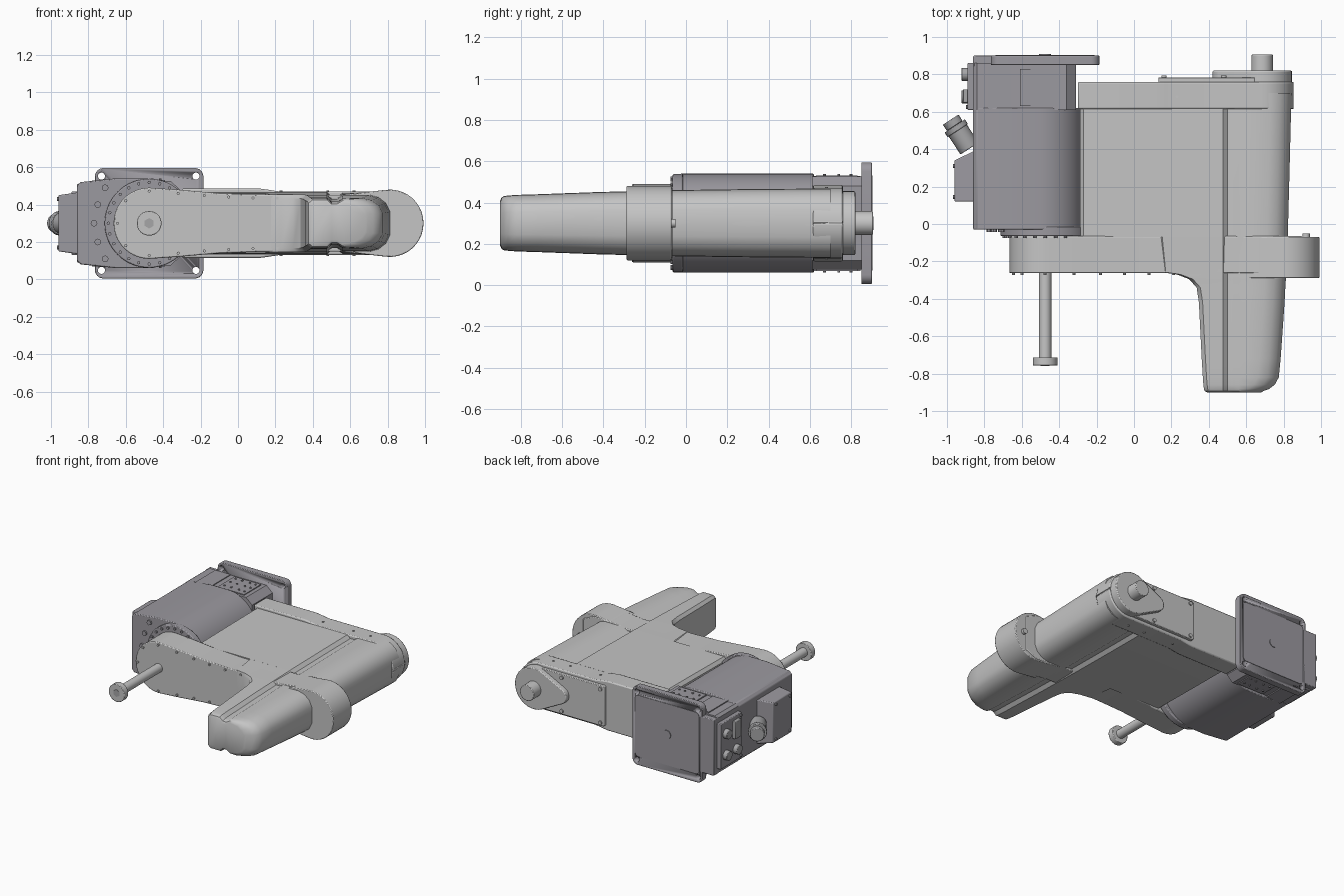
import bpy, bmesh
from math import cos, sin, acos, pi, radians
from mathutils import Vector

if "Cube" in bpy.data.objects:
    bpy.data.objects.remove(bpy.data.objects["Cube"])

MID = 0.30          # height of the symmetry plane
BASE_X = -0.475     # shoulder axis


def material(name, rgb):
    m = bpy.data.materials.new(name)
    m.use_nodes = True
    m.diffuse_color = (*rgb, 1)
    m.node_tree.nodes["Principled BSDF"].inputs["Base Color"].default_value = (*rgb, 1)
    return m


LIGHT = material("light grey", (0.56, 0.56, 0.56))
DARK = material("dark grey", (0.33, 0.32, 0.35))
STEEL = material("connector grey", (0.38, 0.38, 0.39))


def finish(name, bm, mat, bevel=0.0):
    bmesh.ops.recalc_face_normals(bm, faces=bm.faces)
    mesh = bpy.data.meshes.new(name)
    bm.to_mesh(mesh)
    bm.free()
    ob = bpy.data.objects.new(name, mesh)
    bpy.context.collection.objects.link(ob)
    mesh.materials.append(mat)
    if bevel:
        mod = ob.modifiers.new("Bevel", "BEVEL")
        mod.width, mod.segments, mod.angle_limit = bevel, 2, radians(35)
    bpy.ops.object.select_all(action="DESELECT")
    ob.select_set(True)
    bpy.context.view_layer.objects.active = ob
    bpy.ops.object.shade_smooth_by_angle(angle=radians(32))
    return ob


def loft(name, sections, mat, bevel=0.0):
    """Skin a list of (y, [(x, z), ...]) sections and cap both ends."""
    bm = bmesh.new()
    rings = [[bm.verts.new((x, y, z)) for x, z in pts] for y, pts in sections]
    n = len(rings[0])
    for a, b in zip(rings, rings[1:]):
        for i in range(n):
            j = (i + 1) % n
            bm.faces.new((a[i], a[j], b[j], b[i]))
    bm.faces.new(rings[0])
    bm.faces.new(rings[-1])
    return finish(name, bm, mat, bevel)


def prism(name, pts, y0, y1, mat, bevel=0.0):
    return loft(name, [(y0, pts), (y1, pts)], mat, bevel)


def arc(cx, r, a0, a1, n=20, cz=MID):
    return [(cx + r * cos(radians(a0 + (a1 - a0) * i / n)),
             cz + r * sin(radians(a0 + (a1 - a0) * i / n))) for i in range(n + 1)]


def mirrored(top):
    return top + [(x, 2 * MID - z) for x, z in reversed(top)]


def capsule(x0, r0, x1, r1):
    a = acos((r0 - r1) / (x1 - x0)) * 180 / pi
    return arc(x1, r1, -a, a) + arc(x0, r0, a, 360 - a)


def round_rect(x0, x1, z0, z1, r):
    corners = ((x1 - r, z1 - r), (x0 + r, z1 - r), (x0 + r, z0 + r), (x1 - r, z0 + r))
    return [p for i, (x, z) in enumerate(corners)
            for p in arc(x, r, 90 * i, 90 * i + 90, 6, z)]


def rods(name, centres, r, length, mat, axis=(0, 1, 0), sides=32, bevel=0.0):
    bm = bmesh.new()
    turn = Vector(axis).to_track_quat("Z", "Y").to_matrix().to_4x4()
    for c in centres:
        m = turn.copy()
        m.translation = c
        bmesh.ops.create_cone(bm, cap_ends=True, segments=sides, radius1=r,
                              radius2=r, depth=length, matrix=m)
    return finish(name, bm, mat, bevel)


def box(name, lo, hi, mat, bevel=0.0):
    pts = [(lo[0], lo[2]), (hi[0], lo[2]), (hi[0], hi[2]), (lo[0], hi[2])]
    return prism(name, pts, lo[1], hi[1], mat, bevel)


# Base housing: straight on one side, round on the other
shell = mirrored([(-0.86, 0.5), (-0.84, 0.52), (-0.65, 0.54)] + arc(-0.51, 0.24, 90, 0))
prism("base_housing", shell, -0.03, 0.62, DARK, 0.006)
prism("base_housing_rear", mirrored([(-0.86, 0.505), (-0.84, 0.52), (-0.36, 0.525), (-0.31, 0.48)]),
      0.61, 0.86, DARK)
box("rear_side_block", (-0.86, 0.84, 0.09), (-0.74, 0.90, 0.51), DARK, 0.005)
rods("shoulder_collar", [(BASE_X, -0.04, MID)], 0.238, 0.05, DARK, sides=64, bevel=0.006)
rods("collar_bolts", [(x, -0.068, z) for x, z in arc(BASE_X, 0.218, 0, 345, 23)], 0.009, 0.016, DARK, sides=8)
rods("housing_screws", [(-0.77, -0.034, MID)] + [(x, -0.034, MID + s * z)
     for s in (-1, 1) for x, z in ((-0.75, 0.1), (-0.71, 0.19))], 0.018, 0.016, DARK, sides=8)

# Top and bottom service plates on the housing
for side, word in ((1, "upper"), (-1, "lower")):
    z = MID + side * 0.226
    box(word + "_service_plate", (-0.61, 0.63, z - 0.005), (-0.39, 0.83, z + 0.005), DARK)
    box(word + "_blank_plate", (-0.78, 0.61, z - 0.006), (-0.655, 0.845, z + 0.002), DARK)
    rods(word + "_plate_screws", [(x, y, z + side * 0.006) for x in (-0.58, -0.525, -0.46, -0.415)
         for y in (0.67, 0.74, 0.80)], 0.007, 0.012, DARK, (0, 0, 1), 8)

# Mounting flange with four holes
flange = prism("mounting_flange", round_rect(-0.765, -0.185, 0.005, 0.595, 0.045), 0.85, 0.90, DARK, 0.004)
holes = rods("flange_hole_cutter", [(x, 0.875, MID + s * 0.252) for x in (-0.73, -0.225)
             for s in (-1, 1)], 0.019, 0.2, DARK, sides=20)
holes.hide_render = True
holes.hide_set(True)
cut = flange.modifiers.new("Holes", "BOOLEAN")
cut.operation, cut.object, cut.solver = "DIFFERENCE", holes, "EXACT"
prism("flange_back_panel", round_rect(-0.74, -0.21, 0.07, 0.53, 0.03), 0.898, 0.903, DARK)
rods("flange_hub", [(BASE_X, 0.903, MID)], 0.032, 0.01, DARK)

# Cable box and connectors on the side
bm = bmesh.new()
ring = [[bm.verts.new((x, y, MID + s * z)) for x, y, z in
         ((-0.855, 0.12, 0.165), (-0.96, 0.12, 0.15), (-0.96, 0.34, 0.15), (-0.855, 0.39, 0.165))]
        for s in (-1, 1)]
for i in range(4):
    j = (i + 1) % 4
    bm.faces.new((ring[0][i], ring[0][j], ring[1][j], ring[1][i]))
for r in ring:
    bm.faces.new(r)
finish("cable_box", bm, DARK, 0.006)
slant = Vector((-0.55, 0.84, 0)).normalized()
start = Vector((-0.89, 0.42, MID))
for name, d, r, length in (("plug_body", 0.04, 0.058, 0.12), ("plug_collar", 0.11, 0.065, 0.03),
                           ("plug_tip", 0.145, 0.05, 0.04)):
    rods(name, [start + slant * d], r, length, STEEL, slant, 24, 0.004)
box("connector_panel", (-0.89, 0.61, 0.13), (-0.855, 0.86, 0.47), DARK, 0.005)
rods("round_sockets", [(-0.90, 0.68, 0.22), (-0.90, 0.80, 0.22), (-0.90, 0.80, 0.38)],
     0.035, 0.045, STEEL, (1, 0, 0), 20, 0.004)
box("flat_socket", (-0.915, 0.65, 0.31), (-0.88, 0.72, 0.44), STEEL, 0.004)
rods("panel_screws", [(x, y, MID + s * z) for s in (-1, 1)
     for x, y, z in ((-0.962, 0.145, 0.13), (-0.962, 0.31, 0.13), (-0.892, 0.625, 0.15))],
     0.01, 0.014, DARK, (1, 0, 0), 8)

# Cross arm with its round hub
arm = mirrored(arc(BASE_X, 0.19, 180, 88) + [(-0.3, 0.478), (-0.1, 0.46), (0.1, 0.453), (0.3, 0.452),
               (0.55, 0.452), (0.66, 0.465), (0.81, 0.47), (0.9, 0.43)])
prism("cross_arm", arm, -0.262, -0.065, LIGHT, 0.006)
prism("cross_arm_hub", capsule(0.68, 0.165, 0.812, 0.18), -0.288, -0.07, LIGHT, 0.005)
rods("arm_screws", [(x, -0.264, MID + s * z) for s in (-1, 1) for x, z in
     ((BASE_X, 0.172), (-0.32, 0.16), (-0.18, 0.148), (-0.05, 0.14), (0.08, 0.135), (0.21, 0.134))]
     + [(-0.645, -0.264, MID), (-0.6, -0.264, 0.42), (-0.6, -0.264, 0.18)], 0.008, 0.018, LIGHT, sides=8)
rods("hub_stud", [(0.92, -0.065, MID)], 0.02, 0.03, LIGHT)


# Long body with a groove running along both broad faces
def body_section(xl, xr, h):
    top = [(xl, h * 0.86), (xl + 0.02, h), (0.475, h), (0.50, h - 0.022), (0.53, h - 0.022),
           (0.56, h - 0.004), (xr - 0.12, h - 0.002), (xr - 0.07, h * 0.9), (xr - 0.03, h * 0.7),
           (xr - 0.008, h * 0.4)]
    return mirrored([(x, MID + z) for x, z in top])


loft("main_body", [(y, body_section(*s)) for y, s in (
    (0.70, (-0.29, 0.85, 0.168)), (0.30, (-0.29, 0.84, 0.165)), (-0.07, (-0.29, 0.83, 0.16)))], LIGHT)
loft("front_body", [(y, body_section(*s)) for y, s in (
    (-0.06, (0.13, 0.83, 0.16)), (-0.258, (0.15, 0.822, 0.155)), (-0.27, (0.23, 0.822, 0.155)),
    (-0.295, (0.295, 0.82, 0.154)), (-0.34, (0.335, 0.817, 0.153)), (-0.42, (0.347, 0.813, 0.151)),
    (-0.72, (0.362, 0.792, 0.14)), (-0.82, (0.368, 0.782, 0.137)), (-0.86, (0.371, 0.76, 0.134)),
    (-0.882, (0.374, 0.73, 0.131)), (-0.893, (0.378, 0.70, 0.125)), (-0.90, (0.39, 0.69, 0.11)))], LIGHT)

# Rear link closing the long body
link = mirrored([(-0.30, 0.485), (0.12, 0.485), (0.17, 0.478), (0.22, 0.47), (0.5, 0.47)]
                + arc(0.683, 0.17, 90, 0, 12))
prism("rear_link", link, 0.615, 0.76, LIGHT, 0.008)
prism("rear_cover_plate", round_rect(0.13, 0.65, 0.15, 0.45, 0.012), 0.755, 0.784, LIGHT, 0.004)
prism("rear_cap", capsule(0.48, 0.06, 0.69, 0.155), 0.755, 0.82, LIGHT, 0.006)
rods("rear_shaft", [(0.685, 0.855, MID)], 0.058, 0.1, LIGHT, bevel=0.004)
rods("cover_screws", [(x, 0.786, MID + s * 0.125) for x in (0.16, 0.48) for s in (-1, 1)],
     0.014, 0.014, LIGHT, sides=12)
rods("link_screws", [(x, 0.68, MID + s * 0.17) for x in (0.23, 0.48, 0.62) for s in (-1, 1)],
     0.007, 0.012, LIGHT, (0, 0, 1), 8)

# Shoulder shaft with an end disc
rods("long_shaft", [(BASE_X, -0.49, MID)], 0.033, 0.48, LIGHT)
rods("shaft_end_disc", [(BASE_X, -0.735, MID)], 0.066, 0.045, LIGHT, sides=40, bevel=0.004)
rods("shaft_bore", [(BASE_X, -0.757, MID)], 0.028, 0.006, STEEL, sides=6)
